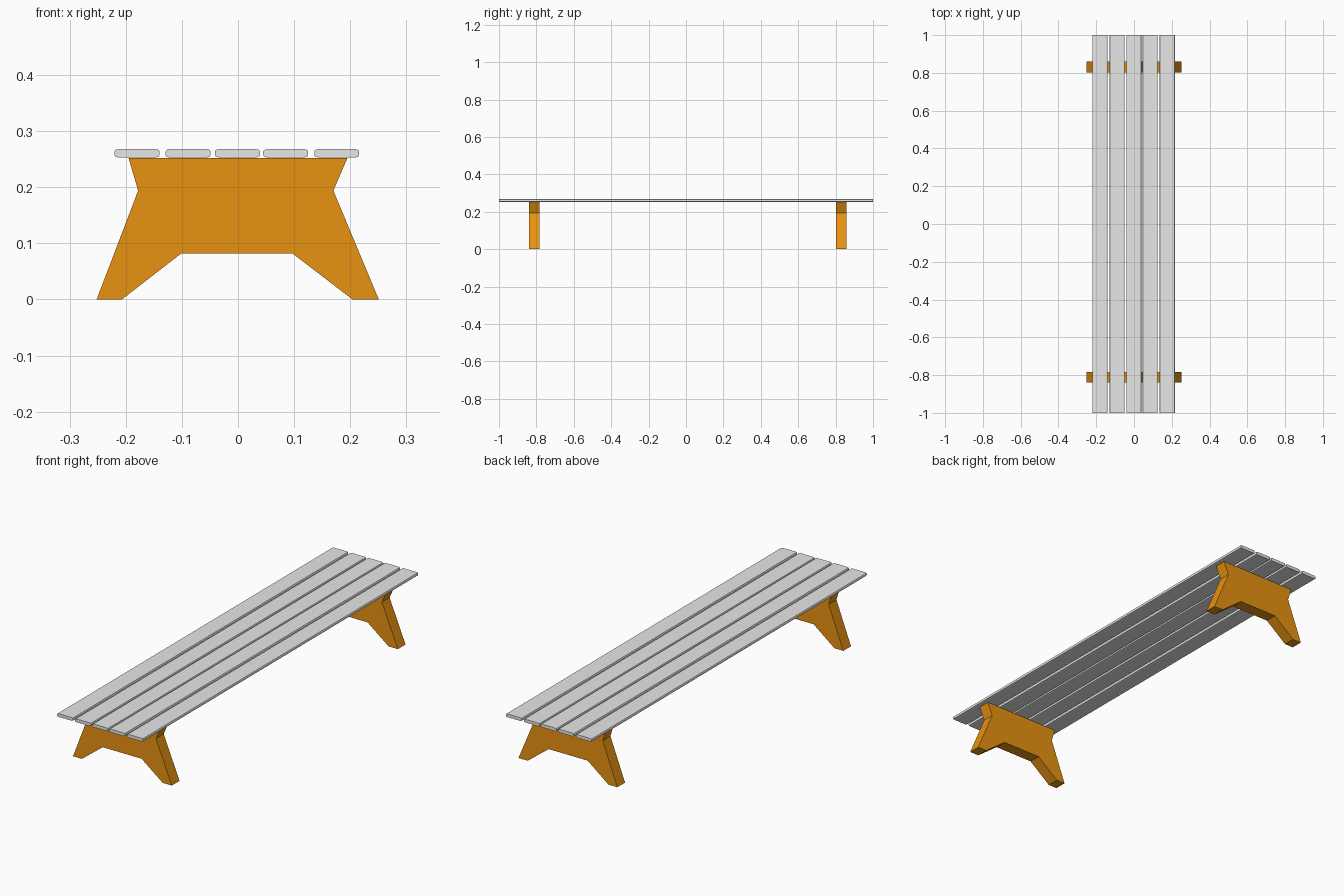
import bpy
import bmesh

if "Cube" in bpy.data.objects:
    bpy.data.objects.remove(bpy.data.objects["Cube"])


def material(name, color):
    m = bpy.data.materials.new(name)
    m.diffuse_color = (*color, 1)
    m.use_nodes = True
    m.node_tree.nodes["Principled BSDF"].inputs["Base Color"].default_value = m.diffuse_color
    return m


def extrude_profile(name, profile, y0, y1, mat):
    """Extrude an (x, z) profile along y."""
    bm = bmesh.new()
    face = bm.faces.new([bm.verts.new((x, y0, z)) for x, z in profile])
    new = bmesh.ops.extrude_face_region(bm, geom=[face])["geom"]
    verts = [g for g in new if isinstance(g, bmesh.types.BMVert)]
    bmesh.ops.translate(bm, verts=verts, vec=(0, y1 - y0, 0))
    bmesh.ops.recalc_face_normals(bm, faces=bm.faces)
    mesh = bpy.data.meshes.new(name)
    bm.to_mesh(mesh)
    bm.free()
    mesh.materials.append(mat)
    ob = bpy.data.objects.new(name, mesh)
    bpy.context.collection.objects.link(ob)
    return ob


orange = material("orange wood", (0.8, 0.29, 0.006))
grey = material("light grey", (0.8, 0.8, 0.8))

# Trestle legs with splayed feet and a notched top
leg = [(-0.252, 0), (-0.207, 0), (-0.101, 0.082), (0.097, 0.082), (0.204, 0),
       (0.251, 0), (0.17, 0.194), (0.195, 0.252), (-0.195, 0.252), (-0.178, 0.194)]
extrude_profile("front_leg", leg, -0.839, -0.783, orange)
extrude_profile("back_leg", leg, 0.803, 0.859, orange)

# Seat slats with softened long edges
Z0, Z1, HALF = 0.253, 0.268, 0.04
for i, cx in enumerate((-0.18, -0.089, -0.001, 0.085, 0.176)):
    quarter = [(HALF, 0.0045), (HALF - 0.0015, 0.0015), (HALF - 0.007, 0)]
    right = quarter + []
    h = Z1 - Z0
    loop = ([(x, z) for x, z in right[::-1]] + [(x, h - z) for x, z in right]
            + [(-x, h - z) for x, z in right[::-1]] + [(-x, z) for x, z in right])
    extrude_profile(f"slat_{i + 1}", [(cx + x, Z0 + z) for x, z in loop], -1, 1, grey)
